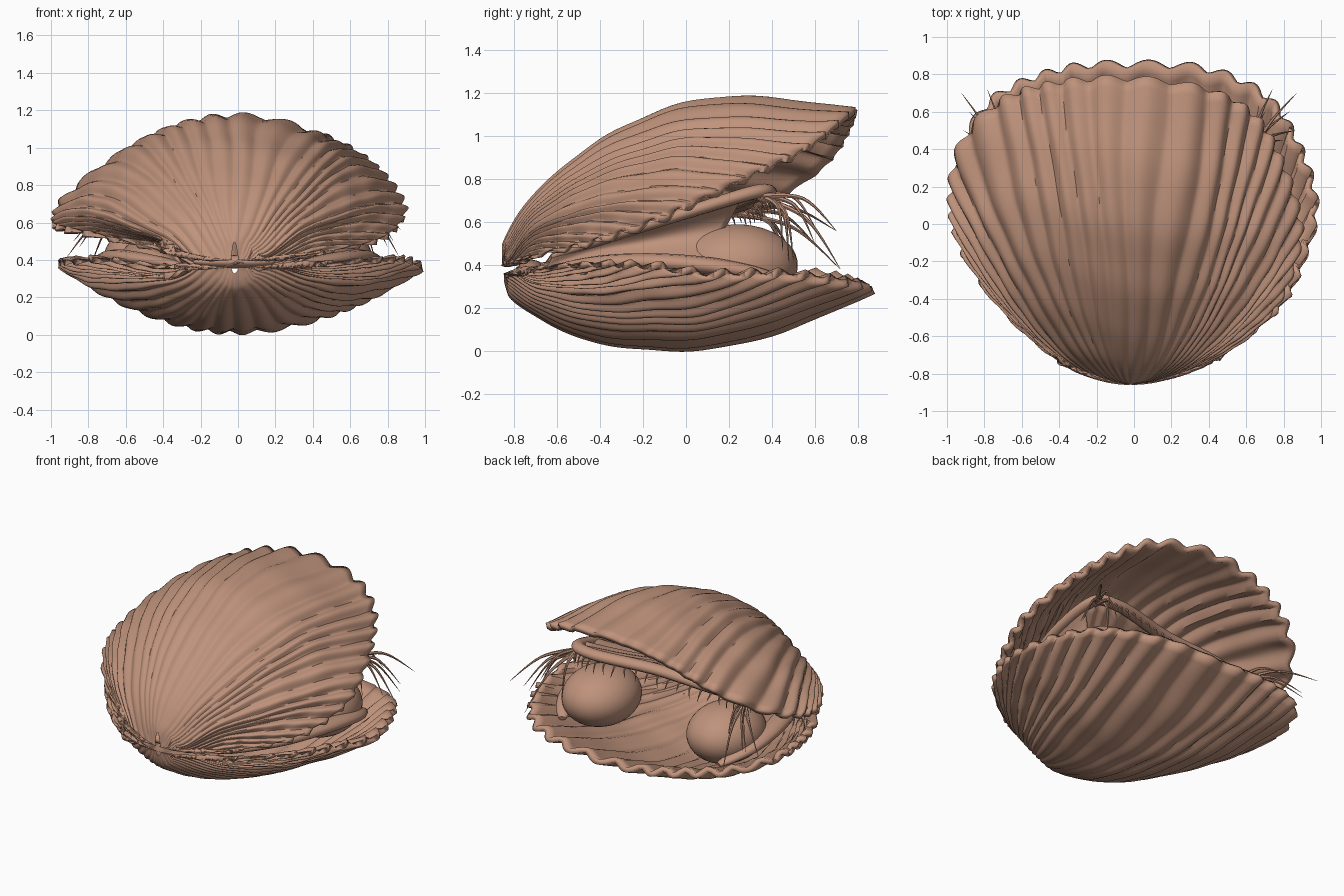
import bpy, bmesh, math, random
from mathutils import Vector

random.seed(4)
cube = bpy.data.objects.get("Cube")
if cube:
    bpy.data.objects.remove(cube)

clay = bpy.data.materials.new("warm clay")
clay.use_nodes = True
clay.diffuse_color = (0.52, 0.29, 0.2, 1)
clay.node_tree.nodes["Principled BSDF"].inputs["Base Color"].default_value = clay.diffuse_color


def finish(name, bm):
    mesh = bpy.data.meshes.new(name)
    bm.to_mesh(mesh)
    bm.free()
    mesh.materials.append(clay)
    obj = bpy.data.objects.new(name, mesh)
    bpy.context.collection.objects.link(obj)
    bpy.ops.object.select_all(action="DESELECT")
    obj.select_set(True)
    bpy.context.view_layer.objects.active = obj
    bpy.ops.object.shade_smooth_by_angle(angle=math.radians(50))
    return obj


def along(points, u):
    """Smooth curve through points, u from 0 to 1."""
    n = len(points) - 1
    i = min(int(u * n), n - 1)
    t = u * n - i
    a, b, c, d = (Vector(points[max(0, min(n, i + k))]) for k in (-1, 0, 1, 2))
    return b + (c - a) * t / 2 + (a - b * 2.5 + c * 2 - d / 2) * t**2 + (b * 3 - a - c * 3 + d) * t**3 / 2


def at_depth(samples, y):
    """Point where a front-to-back run of samples reaches depth y."""
    for a, b in zip(samples, samples[1:]):
        if b.y >= y:
            return a.lerp(b, max(0, min(1, (y - a.y) / max(b.y - a.y, 1e-6))))
    return samples[-1]


def sheet(rows, cols, point, flip=False):
    bm = bmesh.new()
    grid = [[bm.verts.new(point(i / rows, j / cols)) for j in range(cols + 1)] for i in range(rows + 1)]
    for i in range(rows):
        for j in range(cols):
            quad = [grid[i][j], grid[i + 1][j], grid[i + 1][j + 1], grid[i][j + 1]]
            bm.faces.new(quad[::-1] if flip else quad)
    bm.normal_update()
    return bm, grid


def shell(name, rim, keel, lower=False):
    """Ribs fan from the hinge to the rim, domed between the rim and a keel profile."""
    rows, cols, ribs = 340, 44, 34
    hinge = Vector((-0.02, *keel[0]))
    spine = [along([(0, y, z) for y, z in keel], k / 120) for k in range(121)]
    left = [hinge] + [along(rim, k / 200) for k in range(101)]
    right = [hinge] + [along(rim, 1 - k / 200) for k in range(101)]

    def ridge(u, s):
        turn = ribs * u + 0.25 * math.sin(u * 29) + 0.1 * math.sin(s * 9 + u * 40)
        return abs(math.sin(math.pi * turn)) - 0.6 - 0.25 * math.cos(math.tau * turn)

    def point(u, v):
        s = max(v, 0.02) ** 1.6
        mid = math.sin(math.pi * u)
        end = along(rim, u) - hinge
        x = hinge.x + end.x * s ** (0.65 - 0.2 * mid)
        y = hinge.y + end.y * s
        edge = at_depth(left if end.x < 0 else right, y)
        w = min(1, abs(x - hinge.x) / max(abs(edge.x - hinge.x), 1e-4))
        z = edge.z + (at_depth(spine, y).z - edge.z) * (1 - w * w)
        if s > 0.999:
            z = end.z + hinge.z
        reach = 1 + 0.012 * ridge(u, s) * mid * s**4
        return Vector((hinge.x + (x - hinge.x) * reach, hinge.y + end.y * s * reach, z))

    bm, grid = sheet(rows, cols, point, lower)
    # Raised ribs and faint growth waves, fading toward the hinge
    moves, solid = [], []
    for i, row in enumerate(grid):
        for j, v in enumerate(row):
            s = j / cols
            mid = math.sin(math.pi * i / rows)
            wave = 0.003 * math.sin(s * 37 + 3 * math.sin(i / 23))
            fade = min(1, s * 1.3) * min(1, mid * 2)
            moves.append((v, v.normal * (0.02 * ridge(i / rows, s) + wave) * fade))
            solid.append(min(1, s * 1.5) * min(1, 0.1 + mid * 2))
    for v, move in moves:
        v.co += move
    obj = finish(name, bm)
    body = obj.vertex_groups.new(name="thickness")
    for k, weight in enumerate(solid):
        body.add([k], weight, "REPLACE")
    thick = obj.modifiers.new("thickness", "SOLIDIFY")
    thick.thickness = 0.035
    thick.offset = -1
    thick.vertex_group = body.name


def tube(bm, points, radius, steps=24, sides=10, flat=1.0, blunt=False):
    """Tapered rope added to bm; blunt ropes stay thick along the middle."""
    rings = []
    for i in range(steps + 1):
        u = i / steps
        here = along(points, u)
        way = (along(points, min(1, u + 0.01)) - along(points, max(0, u - 0.01))).normalized()
        side = way.cross(Vector((0, 0, 1))).normalized()
        up = side.cross(way)
        r = radius * (max(0.05, math.sin(math.pi * u)) ** 0.35 if blunt else 1.03 - u)
        ring = []
        for k in range(sides):
            a = math.tau * k / sides
            ring.append(bm.verts.new(here + side * r * math.cos(a) + up * r * flat * math.sin(a)))
        rings.append(ring)
    for a, b in zip(rings, rings[1:]):
        for k in range(sides):
            n = (k + 1) % sides
            bm.faces.new((a[k], a[n], b[n], b[k]))
    bm.faces.new(rings[0][::-1])
    bm.faces.new(rings[-1])


def ball(name, center, size):
    bm = bmesh.new()
    bmesh.ops.create_uvsphere(bm, u_segments=40, v_segments=24, radius=1)
    for v in bm.verts:
        v.co = [c + p * r for c, p, r in zip(center, v.co, size)]
    finish(name, bm)


# Shells
upper_rim = [(-0.12, -0.84, 0.4), (-0.45, -0.7, 0.46), (-0.75, -0.41, 0.54), (-0.94, -0.1, 0.58),
             (-0.99, 0.15, 0.62), (-0.92, 0.45, 0.74), (-0.7, 0.67, 0.9), (-0.4, 0.76, 1.05),
             (0, 0.78, 1.12), (0.4, 0.72, 1.08), (0.65, 0.58, 0.97), (0.79, 0.35, 0.85),
             (0.88, 0.08, 0.72), (0.89, -0.12, 0.63), (0.77, -0.43, 0.52), (0.5, -0.69, 0.45),
             (0.12, -0.84, 0.4)]
upper_keel = [(-0.86, 0.4), (-0.855, 0.5), (-0.75, 0.68), (-0.6, 0.83), (-0.4, 0.98), (-0.2, 1.08),
              (0, 1.15), (0.2, 1.175), (0.45, 1.165), (0.78, 1.12)]
lower_rim = [(-0.12, -0.83, 0.36), (-0.45, -0.7, 0.37), (-0.72, -0.42, 0.39), (-0.9, -0.1, 0.38),
             (-0.95, 0.15, 0.37), (-0.92, 0.42, 0.36), (-0.75, 0.68, 0.34), (-0.4, 0.83, 0.3),
             (0, 0.86, 0.28), (0.4, 0.83, 0.3), (0.72, 0.68, 0.32), (0.9, 0.4, 0.35),
             (0.98, 0.1, 0.35), (0.93, -0.15, 0.38), (0.8, -0.42, 0.39), (0.5, -0.68, 0.38),
             (0.12, -0.83, 0.36)]
lower_keel = [(-0.85, 0.36), (-0.84, 0.3), (-0.8, 0.23), (-0.6, 0.11), (-0.4, 0.04), (-0.1, 0.01),
              (0.15, 0.025), (0.4, 0.085), (0.6, 0.16), (0.86, 0.28)]
shell("upper_shell", upper_rim, upper_keel)
shell("lower_shell", lower_rim, lower_keel, lower=True)
ball("hinge_ligament", (-0.02, -0.72, 0.39), (0.22, 0.06, 0.035))

# Mantle lip arching across the opening
lip = [(-0.36, -0.62, 0.44), (-0.6, -0.25, 0.55), (-0.67, 0.1, 0.64), (-0.5, 0.27, 0.69),
       (0, 0.3, 0.72), (0.45, 0.38, 0.74), (0.62, 0.28, 0.73), (0.62, -0.2, 0.58), (0.36, -0.62, 0.44)]
bm = bmesh.new()
tube(bm, lip, 0.045, 80, 12, 0.8, True)
finish("mantle_lip", bm)


# Fluted flesh running from the lip back to the hinge
def flesh(u, v):
    p = along(lip, u).lerp(Vector((0, -0.78, 0.38)), v)
    p.z += 0.012 * math.sin(u * 120) * (1 - v) - 0.06 * math.sin(math.pi * v)
    return p


bm, grid = sheet(120, 14, flesh)
web = finish("mantle_web", bm).modifiers.new("thickness", "SOLIDIFY")
web.thickness = 0.015

# Eyes, folds of lower flesh, and cheeks joining the folds to the lip
for side, label in ((1, "left"), (-1, "right")):
    ball(label + "_eye", (side * 0.48, 0.24, 0.4), (0.24, 0.28, 0.19))
    fold = [(side * 0.3, -0.66, 0.37), (side * 0.56, -0.38, 0.41), (side * 0.68, -0.05, 0.41),
            (side * 0.7, 0.28, 0.37), (side * 0.6, 0.5, 0.3)]
    bm = bmesh.new()
    tube(bm, fold, 0.07, 40, 12, 0.6, True)
    finish(label + "_lower_fold", bm)

    def cheek(u, v):
        start = along(lip, 0.24 * u if side < 0 else 1 - 0.24 * u)
        p = start.lerp(along(fold, 0.6 * u), v)
        p.x -= side * 0.12 * u * math.sin(math.pi * v)
        return p

    bm, grid = sheet(24, 12, cheek)
    finish(label + "_cheek", bm).modifiers.new("thickness", "SOLIDIFY").thickness = 0.015

# Short lashes hanging below the lip
bm = bmesh.new()
for i in range(26):
    root = along(lip, 0.27 + 0.47 * i / 25)
    drop = random.uniform(0.07, 0.11)
    tip = root + Vector((random.uniform(-0.02, 0.02), 0.06, -drop))
    tube(bm, [root, root + Vector((0, 0.045, -drop * 0.4)), tip], 0.011, 6, 6)
finish("short_lashes", bm)

# Long curling lashes at both corners
bm = bmesh.new()
tips = [(0.87, 0.7, 0.56), (0.83, 0.6, 0.5), (0.86, 0.5, 0.42), (0.74, 0.72, 0.38),
        (0.8, 0.45, 0.47), (0.62, 0.48, 0.41), (0.7, 0.6, 0.58)]
for side, corner in ((1, Vector((0.59, 0.33, 0.72))), (-1, Vector((-0.61, 0.2, 0.64)))):
    for n, (x, y, z) in enumerate(tips):
        root = corner + Vector((0, 0.02 * (n % 3), 0))
        end = Vector((side * x * (1.06 if side < 0 else 1), y, z))
        bend = root.lerp(end, 0.5) + Vector((0, 0.03, 0.07))
        tube(bm, [root, bend, end], 0.016, 14, 6)
finish("long_lashes", bm)
